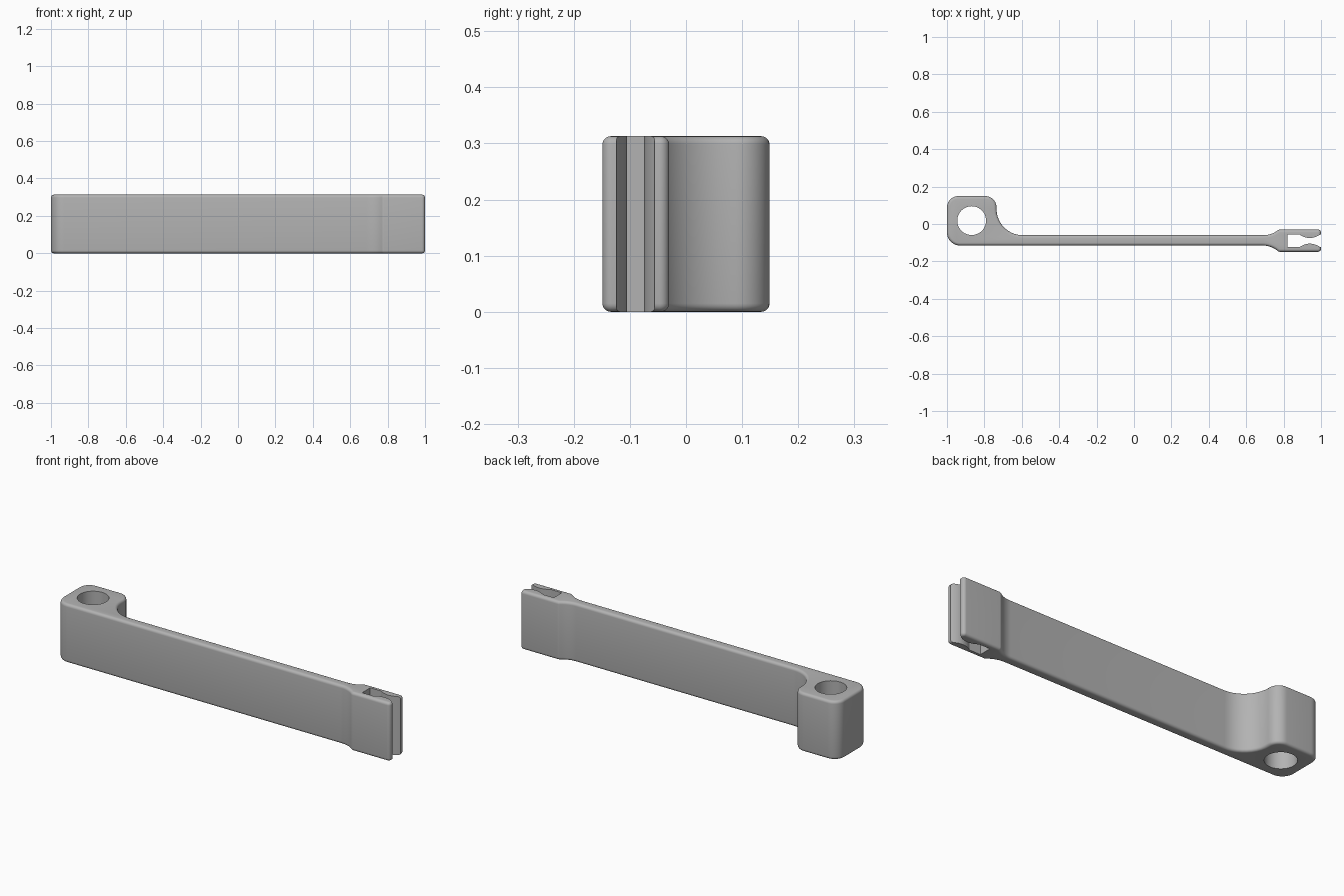
import bpy, bmesh, math
from mathutils import Vector

if "Cube" in bpy.data.objects:
    bpy.data.objects.remove(bpy.data.objects["Cube"], do_unlink=True)

HEIGHT = 0.313
EDGE = 0.015      # rounding of the top and bottom rims
MID = -0.09       # centre line of the clip jaws

grey = bpy.data.materials.new("light grey")
grey.use_nodes = True
grey.diffuse_color = (0.45, 0.45, 0.45, 1)
grey.node_tree.nodes["Principled BSDF"].inputs["Base Color"].default_value = grey.diffuse_color


def rounded_outline(corners, steps=10):
    """Polygon whose corners (x, y, radius) are replaced by tangent arcs."""
    points = []
    for i, (x, y, r) in enumerate(corners):
        p = Vector((x, y))
        if r == 0:
            points.append(p)
            continue
        a = (Vector(corners[i - 1][:2]) - p).normalized()
        b = (Vector(corners[(i + 1) % len(corners)][:2]) - p).normalized()
        half = a.angle(b) / 2
        centre = p + (a + b).normalized() * (r / math.sin(half))
        start = p + a * (r / math.tan(half)) - centre
        end = p + b * (r / math.tan(half)) - centre
        sweep = start.angle(end)
        for k in range(steps + 1):
            t = k / steps
            points.append(centre + (start * math.sin((1 - t) * sweep)
                                    + end * math.sin(t * sweep)) / math.sin(sweep))
    return points


def extrude_outline(name, points, z0, z1, rim=0):
    """Prism from an outline, optionally with rounded rims."""
    bm = bmesh.new()
    face = bm.faces.new([bm.verts.new((p[0], p[1], z0)) for p in points])
    top = bmesh.ops.extrude_face_region(bm, geom=[face])["geom"]
    bmesh.ops.translate(bm, vec=(0, 0, z1 - z0),
                        verts=[g for g in top if isinstance(g, bmesh.types.BMVert)])
    bmesh.ops.recalc_face_normals(bm, faces=bm.faces)
    if rim:
        rims = [e for e in bm.edges if abs(e.verts[0].co.z - e.verts[1].co.z) < 1e-5]
        bmesh.ops.bevel(bm, geom=rims, offset=rim, segments=5, profile=0.5,
                        affect='EDGES', clamp_overlap=False)
    mesh = bpy.data.meshes.new(name)
    bm.to_mesh(mesh)
    bm.free()
    mesh.materials.append(grey)
    obj = bpy.data.objects.new(name, mesh)
    bpy.context.collection.objects.link(obj)
    return obj


# Whole lever outline: square eye, thin arm, thicker jaw block
lever = extrude_outline("lever_arm", rounded_outline([
    (-1, -0.115, 0.07),
    (0.73, -0.115, 0.13), (0.775, -0.149, 0.02),
    (1, -0.149, 0.017), (1, -0.03, 0.017),
    (0.775, -0.03, 0.02), (0.73, -0.06, 0.13),
    (-0.735, -0.06, 0.14), (-0.735, 0.149, 0.06),
    (-1, 0.149, 0.06)]), 0, HEIGHT, EDGE)

# Round hole through the eye
hole = extrude_outline("eye_hole_cutter", [
    (-0.868 + 0.077 * math.cos(a), 0.018 + 0.077 * math.sin(a))
    for a in (math.tau * i / 48 for i in range(48))], -0.1, HEIGHT + 0.1)

# Open slot between the jaws, pinched by a rounded bump on each side
side = [(0.82, 0.034)]
for i in range(13):
    t = i / 6 - 1
    side.append((0.94 + 0.056 * t, 0.034 - 0.019 * (1 - t * t)))
side.append((1.1, 0.034))
slot = extrude_outline("jaw_slot_cutter",
                       [(x, MID - y) for x, y in side]
                       + [(x, MID + y) for x, y in reversed(side)], -0.1, HEIGHT + 0.1)

# Cut both openings
bpy.ops.object.select_all(action='DESELECT')
bpy.context.view_layer.objects.active = lever
lever.select_set(True)
for cutter in (hole, slot):
    mod = lever.modifiers.new("cut", 'BOOLEAN')
    mod.operation = 'DIFFERENCE'
    mod.solver = 'EXACT'
    mod.object = cutter
    bpy.ops.object.modifier_apply(modifier=mod.name)
    bpy.data.objects.remove(cutter, do_unlink=True)

bpy.ops.object.shade_smooth_by_angle(angle=math.radians(25))
